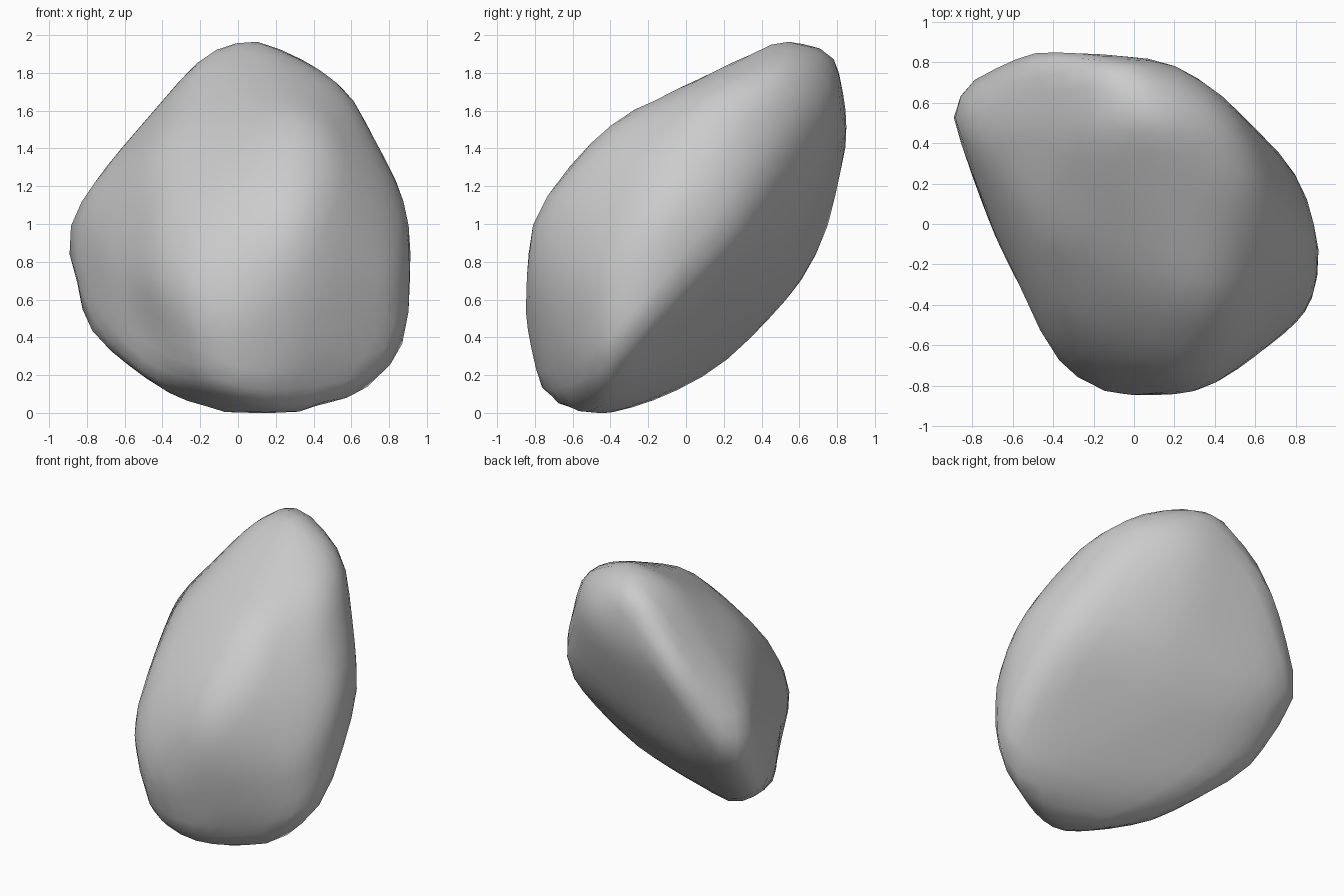
import bpy
import bmesh
from math import sin, cos, pi, radians, exp
from mathutils import Matrix, Vector
from mathutils.bvhtree import BVHTree

default_cube = bpy.data.objects.get("Cube")
if default_cube:
    bpy.data.objects.remove(default_cube, do_unlink=True)

STEPS = 24
CYCLES = 6
ROUNDS = 6
SHARPNESS = 16
FULLNESS = 0.2
cutting_planes = []


def add_profile(azimuth, elevation, outline):
    """Turn an outline on a tilted drawing plane into tangent planes of the stone."""
    a, e = radians(azimuth), radians(elevation)
    right = Vector((cos(a), sin(a), 0))
    up = Vector((-sin(a) * sin(e), cos(a) * sin(e), cos(e)))
    for step in range(STEPS):
        turn = 2 * pi * step / STEPS
        reach = max(u * cos(turn) + v * sin(turn) for u, v in outline)
        cutting_planes.append((right * cos(turn) + up * sin(turn), reach))


def carve(mesh, normal, reach):
    """Push or pull the side facing the normal until it touches its plane."""
    heights = [v.co.dot(normal) for v in mesh.verts]
    top = max(heights)
    move = normal * (reach - top) * 0.6
    for vert, height in zip(mesh.verts, heights):
        if height > 0:
            vert.co += move * (height / top) ** SHARPNESS


def soften(mesh, factor):
    bmesh.ops.smooth_vert(mesh, verts=mesh.verts, factor=factor,
                          use_axis_x=True, use_axis_y=True, use_axis_z=True)


def fill_hollows(mesh, rays, corners, fullness):
    """Wrap the stone and its corners tightly, and lay the even mesh on the wrapping."""
    wrap = bmesh.new()
    for point in [v.co for v in mesh.verts] + corners:
        wrap.verts.new(point)
    bmesh.ops.convex_hull(wrap, input=wrap.verts)
    tree = BVHTree.FromBMesh(wrap)
    wrap.free()
    for vert, ray in zip(mesh.verts, rays):
        distance = tree.ray_cast(Vector(), ray)[3]
        if distance is None:
            distance = vert.co.length
        limit = min(reach / ray.dot(normal) for normal, reach in cutting_planes
                    if ray.dot(normal) > 0.01)
        vert.co = ray * (distance + (limit - distance) * fullness)


def dent(mesh, centre, radius, depth):
    """Press a soft hollow towards the middle of the stone."""
    centre = Vector(centre)
    inward = -centre.normalized()
    for vert in mesh.verts:
        distance = (vert.co - centre).length / radius
        vert.co += inward * depth * exp(-distance * distance)


# Outlines of the stone, measured from its middle
add_profile(0, 0, [(-.08, -1), (.67, -.92), (.87, -.66), (.92, -.12), (.88, .14),
                   (.8, .34), (.56, .7), (.42, .87), (.09, 1), (-.18, .89),
                   (-.83, .14), (-.91, 0), (-.92, -.14), (-.83, -.5), (-.6, -.74), (-.31, -.92)])
add_profile(90, 0, [(-.38, -1), (0, -.88), (.38, -.56), (.66, -.23), (.8, .18),
                    (.85, .65), (.78, .91), (.52, 1), (0, .79), (-.25, .63),
                    (-.57, .38), (-.74, .18), (-.84, -.05), (-.85, -.6), (-.72, -.94)])
add_profile(0, 90, [(-.93, .6), (-.81, .75), (-.6, .84), (-.2, .86), (.06, .83),
                    (.39, .68), (.66, .42), (.84, .2), (.92, -.1), (.87, -.4),
                    (.6, -.68), (.3, -.83), (.05, -.85), (-.22, -.81), (-.42, -.63), (-.74, -.09)])
add_profile(36, 20, [(.45, 1.08), (.18, 1.04), (-.17, .72), (-.39, .48), (-.66, -.16),
                     (-.71, -.49), (-.6, -.89), (-.29, -1.15), (.31, -1.15),
                     (.51, -.99), (.75, -.3), (.8, 0), (.78, .44), (.71, .78)])
add_profile(216, 20, [(-.45, .8), (-.19, .76), (.23, .56), (.54, .23), (.7, -.09),
                      (.71, -.27), (.6, -.77), (.33, -.89), (-.37, -.52),
                      (-.76, -.06), (-.8, .27), (-.7, .66)])
add_profile(144, -20, [(.5, 1.08), (.27, 1.09), (-.11, 1), (-.49, .7), (-.84, .19),
                       (-.95, -.28), (-.9, -.75), (-.58, -1.05), (-.19, -1.05),
                       (.11, -.99), (.82, -.61), (1.1, -.1), (.9, .59)])

# Outstanding corners: foot, peak, flanks, front and back
corners = [Vector(c) for c in (
    (-.08, -.38, -1), (.17, -.72, -.94), (.67, -.41, -.92), (.87, -.42, -.66),
    (.09, .52, 1), (-.18, .55, .89), (-.12, .72, .91), (.42, .53, .86),
    (-.92, .6, -.13), (.92, -.1, -.12), (-.3, .85, .6), (.05, -.85, -.5))]

# Rough stone: a squashed ball leaning backwards
stone = bmesh.new()
bmesh.ops.create_icosphere(stone, subdivisions=4, radius=1)
lean = Matrix(((.86, -.34, 0), (0, .71, .47), (0, 0, 1))).to_4x4()
bmesh.ops.transform(stone, matrix=lean, verts=stone.verts)
rays = [v.co.normalized() for v in stone.verts]

# Carve to the tangent planes and fill the hollows in turn
for cycle in range(CYCLES):
    last = cycle == CYCLES - 1
    for _ in range(ROUNDS):
        for normal, reach in cutting_planes:
            carve(stone, normal, reach)
        if not last:
            soften(stone, 0.3)
    fill_hollows(stone, rays, corners, FULLNESS if last else 0)
soften(stone, 0.4)

# Shallow hollows on the front flank
dent(stone, (-.55, -.4, -.55), .26, .04)
dent(stone, (-.42, -.33, .42), .2, .03)

# Stand the stone on the ground
low = min(v.co.z for v in stone.verts)
bmesh.ops.translate(stone, vec=(0, 0, -low), verts=stone.verts)
bmesh.ops.recalc_face_normals(stone, faces=stone.faces)
for face in stone.faces:
    face.smooth = True

mesh = bpy.data.meshes.new("rock")
stone.to_mesh(mesh)
stone.free()
rock = bpy.data.objects.new("rock", mesh)
bpy.context.collection.objects.link(rock)

# Plain grey stone colour
grey = bpy.data.materials.new("stone_grey")
grey.use_nodes = True
colour = (.6, .6, .6, 1)
grey.diffuse_color = colour
grey.node_tree.nodes["Principled BSDF"].inputs["Base Color"].default_value = colour
mesh.materials.append(grey)
